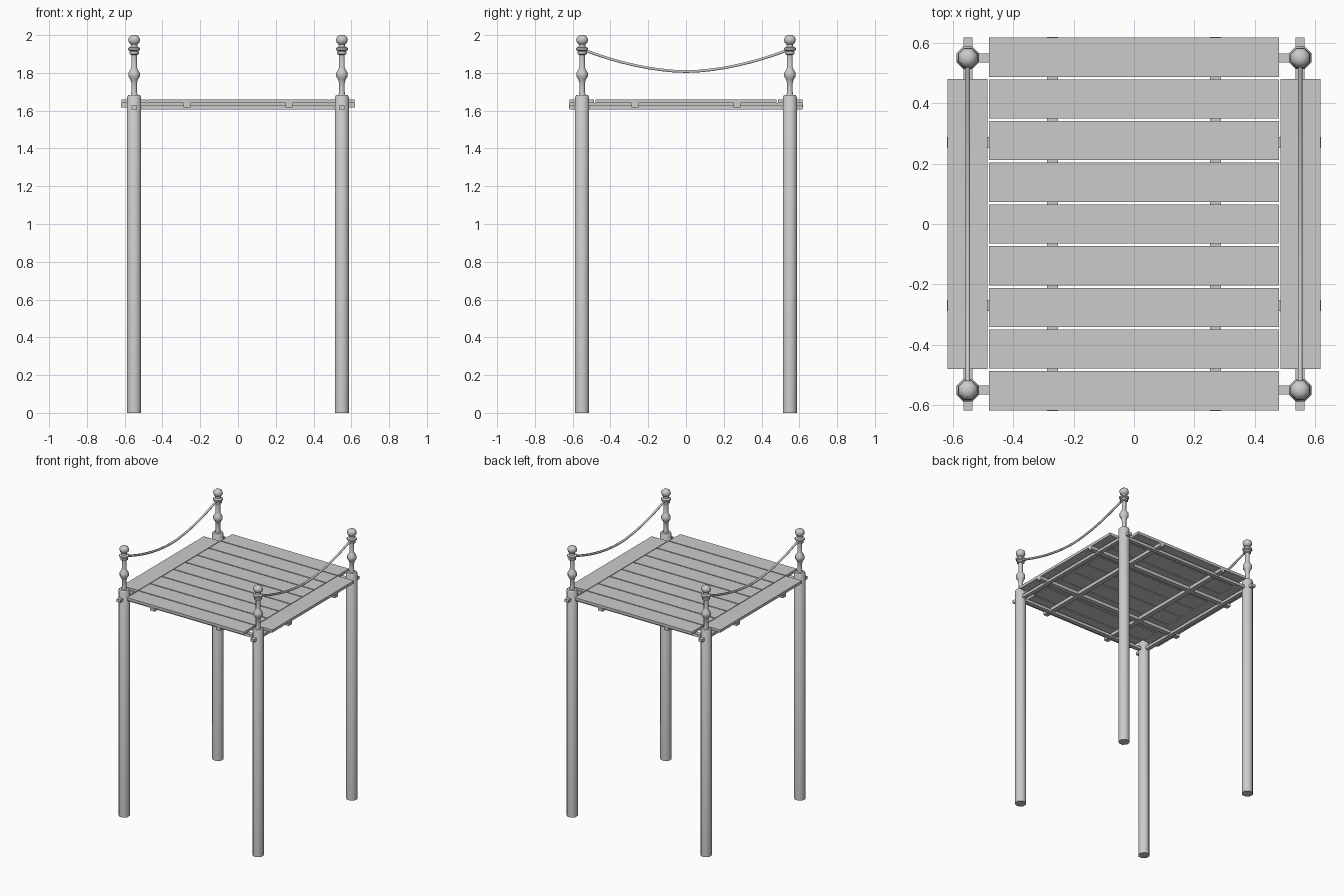
import bpy, bmesh, math
from mathutils import Matrix

cube = bpy.data.objects.get("Cube")
if cube:
    bpy.data.objects.remove(cube, do_unlink=True)

grey = bpy.data.materials.new("weathered_grey")
grey.use_nodes = True
colour = (0.6, 0.6, 0.6, 1)
grey.diffuse_color = colour
grey.node_tree.nodes["Principled BSDF"].inputs["Base Color"].default_value = colour

POST = 0.55    # post distance from the centre lines
JOIST = 0.27   # inner joist distance
EDGE = 0.617   # outer edge of the deck
PITCH = 0.138  # plank spacing


def finish(name, bm, smooth=False):
    bmesh.ops.recalc_face_normals(bm, faces=bm.faces)
    mesh = bpy.data.meshes.new(name)
    bm.to_mesh(mesh)
    bm.free()
    mesh.materials.append(grey)
    ob = bpy.data.objects.new(name, mesh)
    bpy.context.collection.objects.link(ob)
    if smooth:
        bpy.ops.object.select_all(action='DESELECT')
        ob.select_set(True)
        bpy.context.view_layer.objects.active = ob
        bpy.ops.object.shade_smooth_by_angle(angle=math.radians(50))
    return ob


def box(name, x, y, z0, z1, half_x, half_y):
    bm = bmesh.new()
    size = Matrix.Diagonal((2 * half_x, 2 * half_y, z1 - z0, 1))
    bmesh.ops.create_cube(bm, size=1, matrix=Matrix.Translation((x, y, (z0 + z1) / 2)) @ size)
    return finish(name, bm)


def lathe(name, x, y, profile, sides=8):
    bm = bmesh.new()
    rings = []
    for r, z in profile:
        ring = []
        for i in range(sides):
            a = 2 * math.pi * (i + 0.5) / sides
            ring.append(bm.verts.new((x + r * math.cos(a), y + r * math.sin(a), z)))
        rings.append(ring)
    for low, high in zip(rings, rings[1:]):
        for i in range(sides):
            j = (i + 1) % sides
            bm.faces.new((low[i], low[j], high[j], high[i]))
    bm.faces.new(rings[0])
    bm.faces.new(rings[-1])
    return finish(name, bm, True)


post_profile = [(0.040, 0), (0.040, 1.672), (0.034, 1.682), (0.018, 1.684)]
finial_profile = [
    (0.020, 1.68), (0.016, 1.70), (0.016, 1.745), (0.022, 1.765), (0.033, 1.782),
    (0.033, 1.800), (0.021, 1.818), (0.016, 1.83), (0.016, 1.895), (0.027, 1.90),
    (0.027, 1.912), (0.022, 1.915), (0.035, 1.922), (0.035, 1.932), (0.020, 1.938),
    (0.018, 1.950), (0.030, 1.960), (0.034, 1.975), (0.029, 1.990), (0.014, 2.0)]

# Corner posts with turned finials
for side, sx in (("left", 1), ("right", -1)):
    for end, sy in (("front", -1), ("back", 1)):
        lathe(f"{end}_{side}_post", sx * POST, sy * POST, post_profile)
        lathe(f"{end}_{side}_finial", sx * POST, sy * POST, finial_profile)

# Deck planks
for i in range(-4, 5):
    box(f"deck_plank_{i + 5}", 0, i * PITCH, 1.64, 1.66, 0.48, 0.065)

for side, s in (("left", 1), ("right", -1)):
    # Side planks, edge beams and inner joists
    box(f"{side}_side_plank", s * 0.551, 0, 1.64, 1.66, 0.066, 0.48)
    box(f"{side}_edge_beam", s * POST, 0, 1.606, 1.627, 0.015, EDGE)
    box(f"{side}_long_joist", s * JOIST, 0, 1.617, 1.64, 0.018, EDGE + 0.002)
    end = "back" if s > 0 else "front"
    box(f"{end}_edge_beam", 0, s * POST, 1.606, 1.627, POST, 0.015)
    box(f"{end}_cross_joist", 0, s * JOIST, 1.617, 1.64, EDGE + 0.002, 0.018)

    # Sagging rope between the finials
    curve = bpy.data.curves.new(f"{side}_rope", 'CURVE')
    curve.dimensions = '3D'
    curve.bevel_depth = 0.008
    curve.bevel_resolution = 1
    curve.use_fill_caps = True
    spline = curve.splines.new('POLY')
    steps = 16
    spline.points.add(steps)
    for i, p in enumerate(spline.points):
        t = 2 * i / steps - 1
        p.co = (s * POST, t * POST, 1.807 + 0.118 * abs(t) ** 1.8, 1)
    curve.materials.append(grey)
    bpy.context.collection.objects.link(bpy.data.objects.new(f"{side}_rope", curve))
